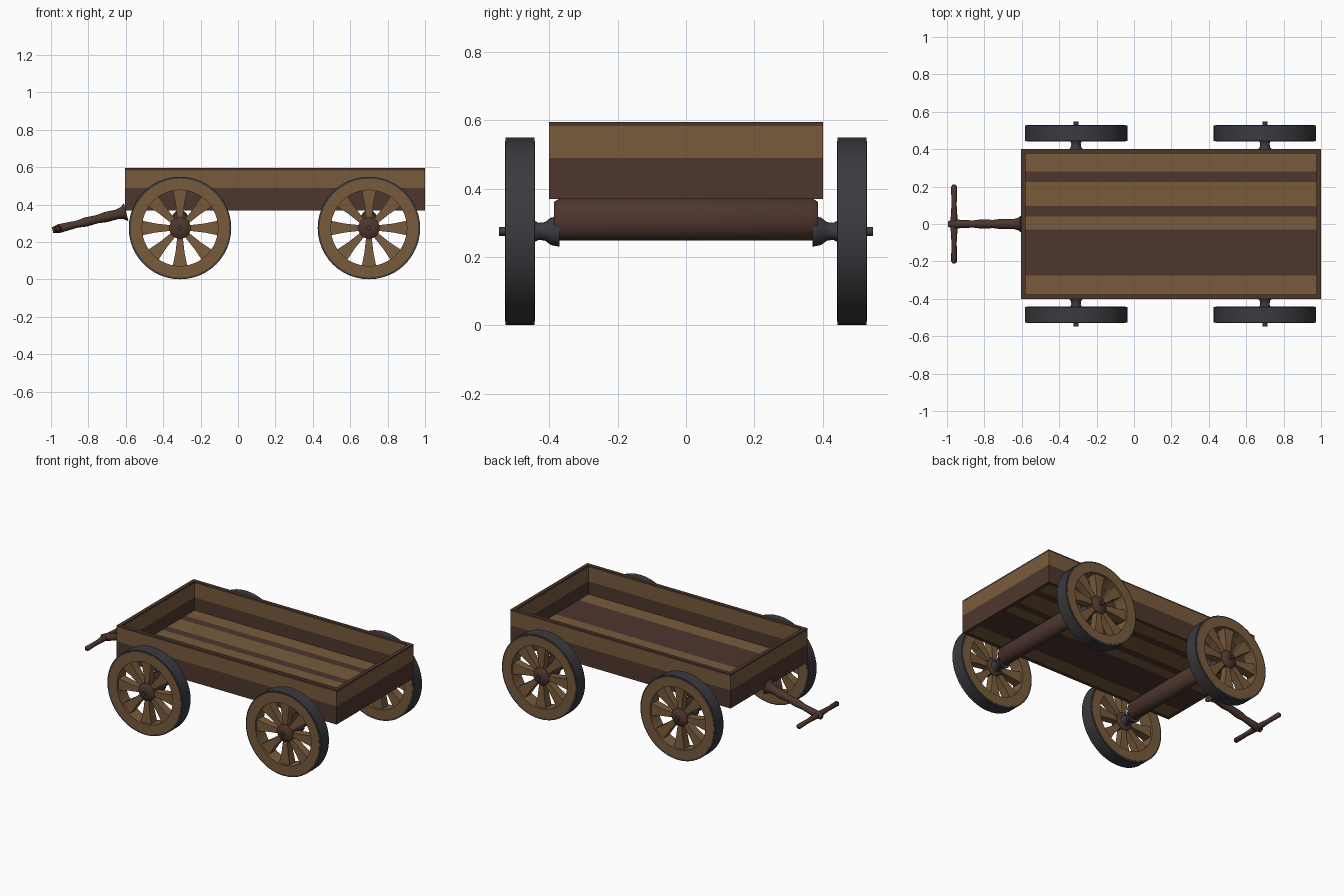
import bpy, bmesh, math
from mathutils import Vector, Matrix

cube = bpy.data.objects.get("Cube")
if cube:
    bpy.data.objects.remove(cube, do_unlink=True)


def material(name, rgb):
    m = bpy.data.materials.new(name)
    m.use_nodes = True
    m.diffuse_color = (*rgb, 1)
    m.node_tree.nodes["Principled BSDF"].inputs["Base Color"].default_value = (*rgb, 1)
    return m


LIGHT = material("light wood", (0.19, 0.105, 0.045))
DARK = material("dark wood", (0.076, 0.037, 0.027))
IRON = material("dark iron", (0.042, 0.042, 0.051))


def finish(name, bm, mats, smooth=True):
    bmesh.ops.recalc_face_normals(bm, faces=bm.faces)
    mesh = bpy.data.meshes.new(name)
    bm.to_mesh(mesh)
    bm.free()
    for m in mats:
        mesh.materials.append(m)
    obj = bpy.data.objects.new(name, mesh)
    bpy.context.collection.objects.link(obj)
    if smooth:
        bpy.ops.object.select_all(action="DESELECT")
        obj.select_set(True)
        bpy.context.view_layer.objects.active = obj
        bpy.ops.object.shade_smooth_by_angle(angle=math.radians(40))
    return obj


def bridge(bm, a, b):
    n = len(a)
    return [bm.faces.new((a[i], a[(i + 1) % n], b[(i + 1) % n], b[i])) for i in range(n)]


def lathe(name, profile, origin, direction, mat, sides=32, closed=False, stretch=1):
    """Turn (radius, distance) points about an axis; stretch widens it in z."""
    bm = bmesh.new()
    turn = Vector(direction).to_track_quat("Z", "Y").to_matrix()
    rings = []
    for r, t in profile:
        ring = []
        for i in range(sides):
            a = math.tau * i / sides
            p = turn @ Vector((r * math.cos(a), r * math.sin(a), t))
            p.z *= stretch
            ring.append(bm.verts.new(p + Vector(origin)))
        rings.append(ring)
    for a, b in zip(rings, rings[1:]):
        bridge(bm, a, b)
    if closed:
        bridge(bm, rings[-1], rings[0])
    else:
        bm.faces.new(rings[0])
        bm.faces.new(rings[-1])
    return finish(name, bm, [mat])


# Tray walls: rectangular loops, coloured in bands by height
bm = bmesh.new()
loops = []
for inset, z in [(0, .37), (0, .49), (0, .583), (0, .595),
                 (.024, .595), (.024, .583), (.024, .49), (.024, .37)]:
    x0, x1, y = -.605 + inset, 1 - inset, .4 - inset
    loops.append([bm.verts.new((px, py, z))
                  for px, py in ((x0, -y), (x1, -y), (x1, y), (x0, y))])
for a, b in zip(loops, loops[1:] + loops[:1]):
    for f in bridge(bm, a, b):
        f.material_index = 0 if .49 < f.calc_center_median().z < .583 else 1
finish("tray_walls", bm, [LIGHT, DARK], False)

# Floor boards in alternating light and dark strips
edges = [-.377, -.275, -.03, .04, .095, .225, .28, .377]
bm = bmesh.new()
for i, (y0, y1) in enumerate(zip(edges, edges[1:])):
    made = bmesh.ops.create_cube(bm, size=1, matrix=Matrix.Translation((.1975, (y0 + y1) / 2, .388))
                                 @ Matrix.Diagonal((1.56, y1 - y0, .034, 1)))
    for f in {f for v in made["verts"] for f in v.link_faces}:
        f.material_index = i % 2
finish("floor_boards", bm, [LIGHT, DARK], False)


def spokes(name, centre):
    bm = bmesh.new()
    for k in range(8):
        rot = Matrix.Rotation(math.tau * k / 8, 3, "Y")
        rings = []
        for r, w, t in ((.04, .014, .022), (.13, .024, .026), (.21, .04, .03)):
            rings.append([bm.verts.new(Vector(centre) + rot @ Vector((r, sy * t, sz * w)))
                          for sy, sz in ((-1, -1), (1, -1), (1, 1), (-1, 1))])
        for a, b in zip(rings, rings[1:]):
            bridge(bm, a, b)
        bm.faces.new(rings[0])
        bm.faces.new(rings[-1])
    finish(name, bm, [LIGHT], False)


# Axles and wheels
for end, x in (("front", -.31), ("rear", .70)):
    lathe(end + "_axle_beam", [(.04, -.385), (.048, -.37), (.048, .37), (.04, .385)],
          (x, 0, .31), (0, 1, 0), DARK, 24, stretch=1.28)
    for side, s in (("left", 1), ("right", -1)):
        tag = f"{end}_{side}_"
        hub, out = (x, 0, .275), (0, s, 0)
        lathe(tag + "axle_neck", [(.045, .37), (.04, .395), (.027, .412), (.025, .43), (.034, .45)],
              hub, out, IRON, 20)
        lathe(tag + "axle_tip", [(.013, .45), (.013, .547)], hub, out, IRON, 12)
        lathe(tag + "hub", [(.045, .45), (.058, .46), (.058, .51), (.04, .522), (.02, .527)],
              hub, out, DARK, 16)
        lathe(tag + "wheel_rim", [(.203, .441), (.264, .441), (.264, .529), (.203, .529)],
              hub, out, LIGHT, 48, True)
        lathe(tag + "tire", [(.262, .443), (.274, .443), (.274, .527), (.262, .527)],
              hub, out, IRON, 48, True)
        spokes(tag + "spokes", (x, s * .485, .275))

# Pull handle: flared, knobbly shaft with a crossbar
lathe("handle_shaft", [(.05, 0), (.034, .02), (.026, .05), (.028, .11), (.022, .16), (.025, .22),
                       (.019, .27), (.022, .33), (.024, .37), (.016, .405)],
      (-.598, 0, .36), (-.4, 0, -.098), DARK, 16)
lathe("handle_crossbar", [(.008, -.21), (.016, -.2), (.014, -.1), (.02, 0), (.014, .1), (.016, .2), (.008, .21)],
      (-.962, 0, .27), (0, 1, 0), DARK, 16)
